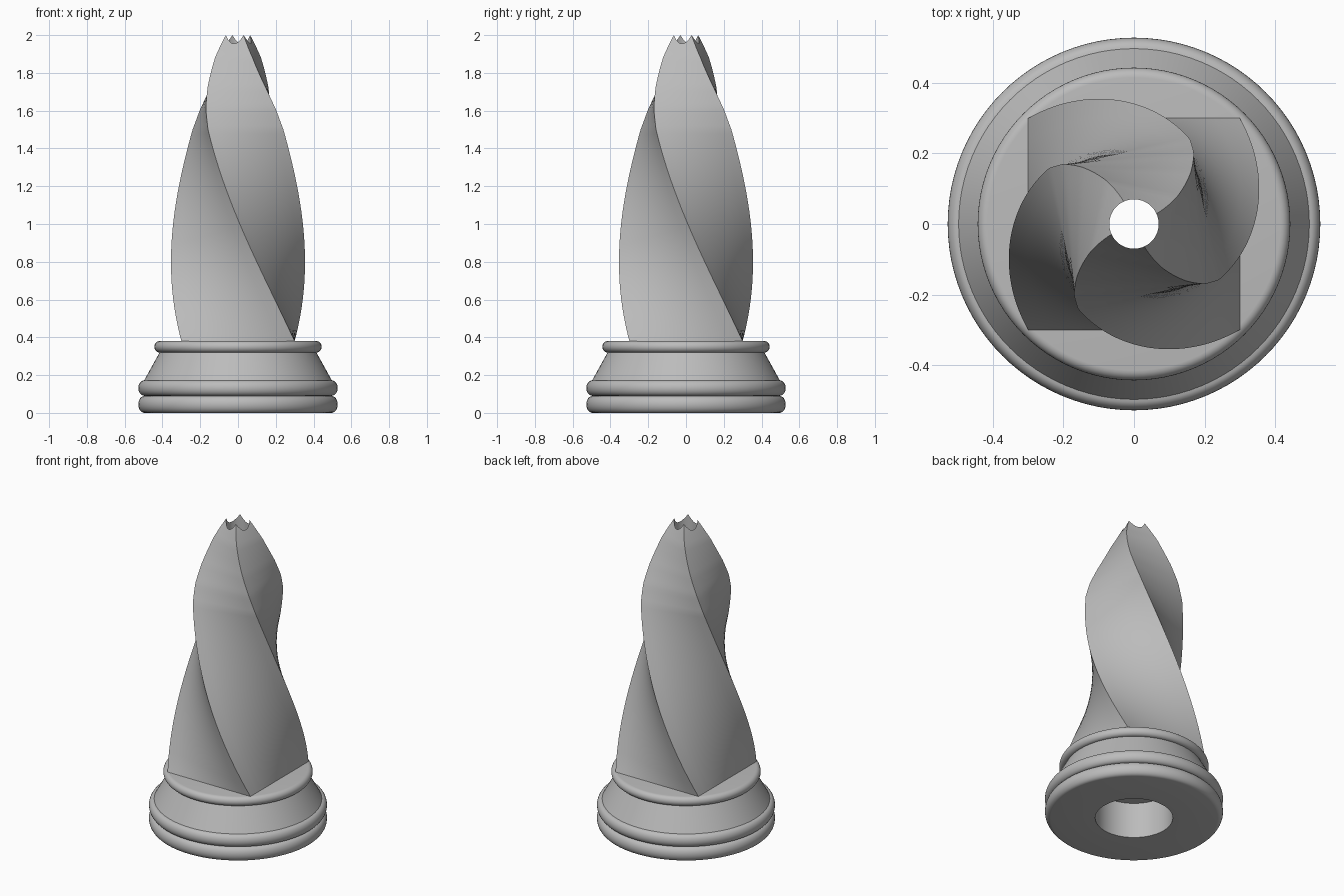
import bpy, bmesh, math

cube = bpy.data.objects.get("Cube")
if cube:
    bpy.data.objects.remove(cube, do_unlink=True)

grey = bpy.data.materials.new("plain grey")
grey.use_nodes = True
GREY = (0.5, 0.5, 0.5, 1)
grey.diffuse_color = GREY
grey.node_tree.nodes["Principled BSDF"].inputs["Base Color"].default_value = GREY

BORE = 0.07       # hole through the whole piece
BODY_Z = 0.38     # body sits on the base here
KNEE_Z = 1.5      # straight taper changes to a pointed dome


def make_object(name, bm):
    bmesh.ops.recalc_face_normals(bm, faces=bm.faces)
    mesh = bpy.data.meshes.new(name)
    bm.to_mesh(mesh)
    bm.free()
    obj = bpy.data.objects.new(name, mesh)
    bpy.context.collection.objects.link(obj)
    mesh.materials.append(grey)
    return obj


def smooth(obj, degrees):
    bpy.ops.object.select_all(action="DESELECT")
    obj.select_set(True)
    bpy.context.view_layer.objects.active = obj
    bpy.ops.object.shade_smooth_by_angle(angle=math.radians(degrees))


def bridge(bm, rings, closed):
    """Join neighbouring rings of vertices with quads."""
    pairs = list(zip(rings, rings[1:]))
    if closed:
        pairs.append((rings[-1], rings[0]))
    for a, b in pairs:
        for i in range(len(a)):
            j = (i + 1) % len(a)
            bm.faces.new((a[i], a[j], b[j], b[i]))


def bulge(radius, z0, z1, depth, steps=12):
    """Rounded ring of a turned profile, from z0 up to z1."""
    points = []
    for k in range(steps + 1):
        t = math.pi * k / steps
        points.append((radius + depth * math.sin(t),
                       (z0 + z1) / 2 - (z1 - z0) / 2 * math.cos(t)))
    return points


# Turned base: two lower rings, a cone, a top ring, and a stepped bore
profile = bulge(0.495, 0, 0.09, 0.033) + bulge(0.497, 0.091, 0.172, 0.031)
profile += bulge(0.415, 0.32, BODY_Z, 0.028)
profile += [(BORE, BODY_Z), (BORE, 0.233), (0.23, 0.233), (0.23, 0)]
SEG = 96
bm = bmesh.new()
rings = []
for r, z in profile:
    rings.append([bm.verts.new((r * math.cos(math.tau * i / SEG),
                                r * math.sin(math.tau * i / SEG), z))
                  for i in range(SEG)])
bridge(bm, rings, True)
base = make_object("base", bm)
smooth(base, 30)

# Dome: corner radius at heights above the knee
DOME = [(1.5, 0.288), (1.61, 0.262), (1.72, 0.219), (1.88, 0.144),
        (1.955, 0.099), (2.0, 0.0705), (2.04, 0.044)]


def corner_radius(z):
    if z <= KNEE_Z:
        t = (z - BODY_Z) / (KNEE_Z - BODY_Z)
        return 0.424 + (0.288 - 0.424) * t - 0.02 * t * (1 - t)
    for (z0, r0), (z1, r1) in zip(DOME, DOME[1:]):
        if z <= z1 + 1e-6:
            return r0 + (r1 - r0) * (z - z0) / (z1 - z0)


def twist(z):
    low = min(z, KNEE_Z) - BODY_Z
    high = max(z - KNEE_Z, 0)
    return -math.radians(70 * low + 64 * high)


# Body: a square section that twists clockwise and tapers upward
COLS = 8
heights = [BODY_Z + (KNEE_Z - BODY_Z) * k / 48 for k in range(48)]
heights += [KNEE_Z + (2.04 - KNEE_Z) * k / 27 for k in range(28)]
bm = bmesh.new()
rings = []
for z in heights:
    r, turn = corner_radius(z), twist(z)
    corners = [(r * math.cos(turn + math.pi / 4 + math.pi / 2 * i),
                r * math.sin(turn + math.pi / 4 + math.pi / 2 * i))
               for i in range(4)]
    ring = []
    for i in range(4):
        (x0, y0), (x1, y1) = corners[i], corners[(i + 1) % 4]
        for k in range(COLS):
            t = k / COLS
            ring.append(bm.verts.new((x0 + (x1 - x0) * t, y0 + (y1 - y0) * t, z)))
    rings.append(ring)
bridge(bm, rings, False)
bm.faces.new(rings[0])
bm.faces.new(rings[-1])
body = make_object("twisted_body", bm)

# Cutter for the bore, which leaves four points at the tip
bm = bmesh.new()
bmesh.ops.create_cone(bm, cap_ends=True, segments=64, radius1=BORE, radius2=BORE, depth=3)
bmesh.ops.translate(bm, verts=bm.verts, vec=(0, 0, 1))
cutter = make_object("bore_cutter", bm)
cutter.hide_render = True

cut = body.modifiers.new("bore", "BOOLEAN")
cut.operation = "DIFFERENCE"
cut.solver = "EXACT"
cut.object = cutter
bpy.context.view_layer.objects.active = body
bpy.ops.object.modifier_apply(modifier=cut.name)
bpy.data.objects.remove(cutter, do_unlink=True)
smooth(body, 30)
